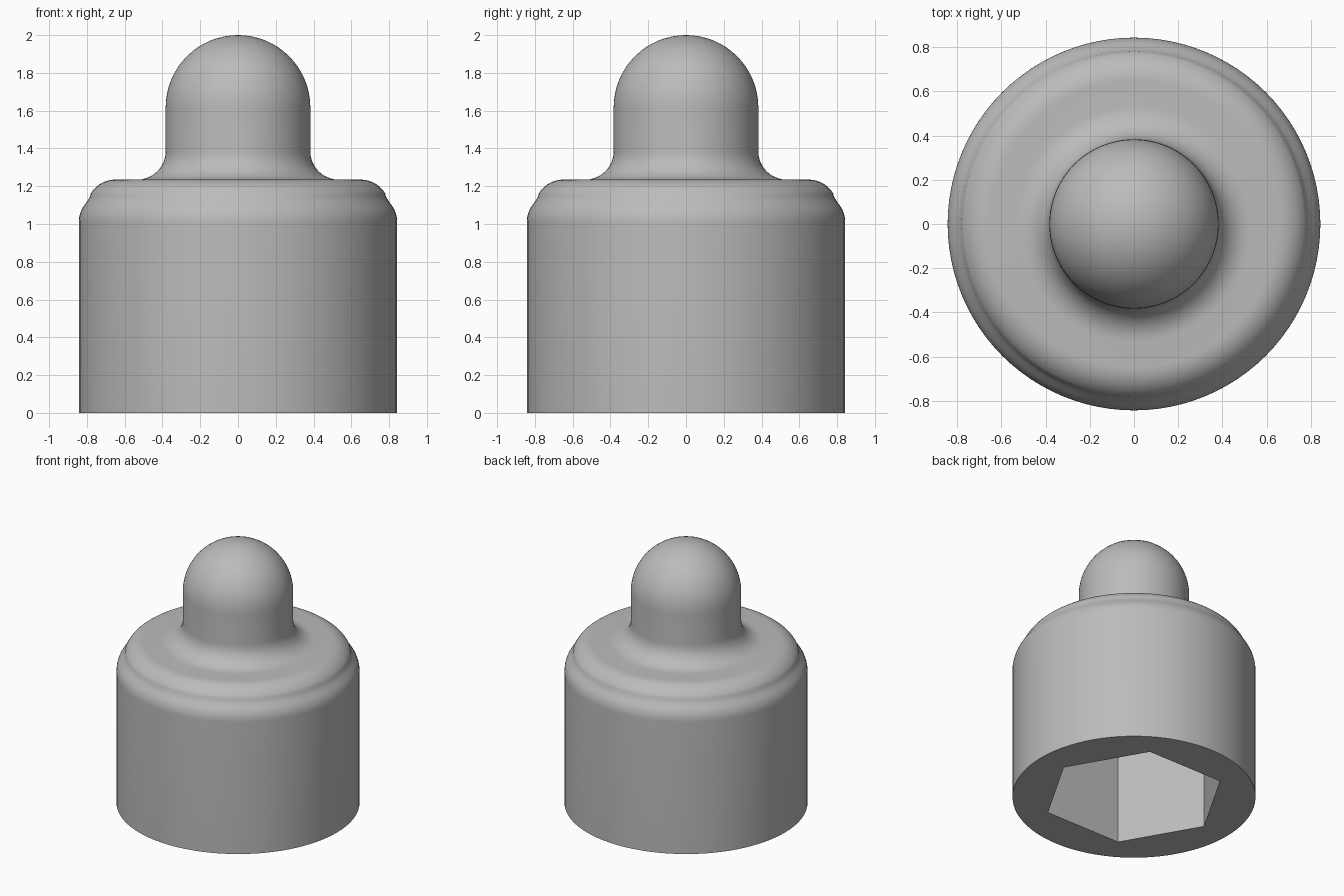
import bpy, bmesh, math

if "Cube" in bpy.data.objects:
    bpy.data.objects.remove(bpy.data.objects["Cube"])

SEG = 96
HEX_R, HEX_DEPTH = 0.635, 1.0

gray = bpy.data.materials.new("plain gray")
gray.diffuse_color = (0.5, 0.5, 0.5, 1)
gray.use_nodes = True
gray.node_tree.nodes["Principled BSDF"].inputs["Base Color"].default_value = gray.diffuse_color


def arc(cx, cz, r, a0, a1, n):
    """Points of a circular arc in the profile plane."""
    return [(cx + r * math.cos(math.radians(a0 + (a1 - a0) * i / n)),
             cz + r * math.sin(math.radians(a0 + (a1 - a0) * i / n)))
            for i in range(n + 1)]


# Outer profile from base to tip
profile = [(0.843, 0.0)]
profile += arc(0.693, 1.01, 0.15, 0, 36, 6)            # lower shoulder
profile += [(0.797, 1.122), (0.783, 1.145)]            # shallow groove
profile += arc(0.65, 1.085, 0.15, 30, 90, 9)           # upper shoulder
profile += arc(0.533, 1.385, 0.15, 270, 180, 10)       # neck fillet
profile += arc(0.0, 1.617, 0.383, 0, 90, 16)[:-1]      # domed tip

bm = bmesh.new()
rings = []
for r, z in profile:
    rings.append([bm.verts.new((r * math.cos(2 * math.pi * i / SEG),
                                r * math.sin(2 * math.pi * i / SEG), z))
                  for i in range(SEG)])
for lo, hi in zip(rings, rings[1:]):
    for i in range(SEG):
        j = (i + 1) % SEG
        bm.faces.new((lo[i], lo[j], hi[j], hi[i]))
tip = bm.verts.new((0, 0, 2.0))
for i in range(SEG):
    bm.faces.new((rings[-1][i], rings[-1][(i + 1) % SEG], tip))


# Hexagonal socket, open at the base
def hexagon(z):
    return [bm.verts.new((HEX_R * math.cos(math.radians(60 * i)),
                          HEX_R * math.sin(math.radians(60 * i)), z))
            for i in range(6)]


mouth, roof = hexagon(0), hexagon(HEX_DEPTH)
for i in range(6):
    j = (i + 1) % 6
    bm.faces.new((mouth[j], mouth[i], roof[i], roof[j]))
bm.faces.new(roof[::-1])

# Flat base between the rim and the socket mouth
step = SEG // 6
for k in range(6):
    for i in range(k * step, (k + 1) * step):
        half = k if i - k * step < step // 2 else (k + 1) % 6
        bm.faces.new((rings[0][(i + 1) % SEG], rings[0][i], mouth[half]))
    mid = rings[0][k * step + step // 2]
    bm.faces.new((mid, mouth[k], mouth[(k + 1) % 6]))

bmesh.ops.recalc_face_normals(bm, faces=bm.faces)
mesh = bpy.data.meshes.new("domed_cap")
bm.to_mesh(mesh)
bm.free()
mesh.materials.append(gray)
cap = bpy.data.objects.new("domed_cap", mesh)
bpy.context.collection.objects.link(cap)
bpy.context.view_layer.objects.active = cap
cap.select_set(True)
bpy.ops.object.shade_smooth_by_angle(angle=math.radians(35))
